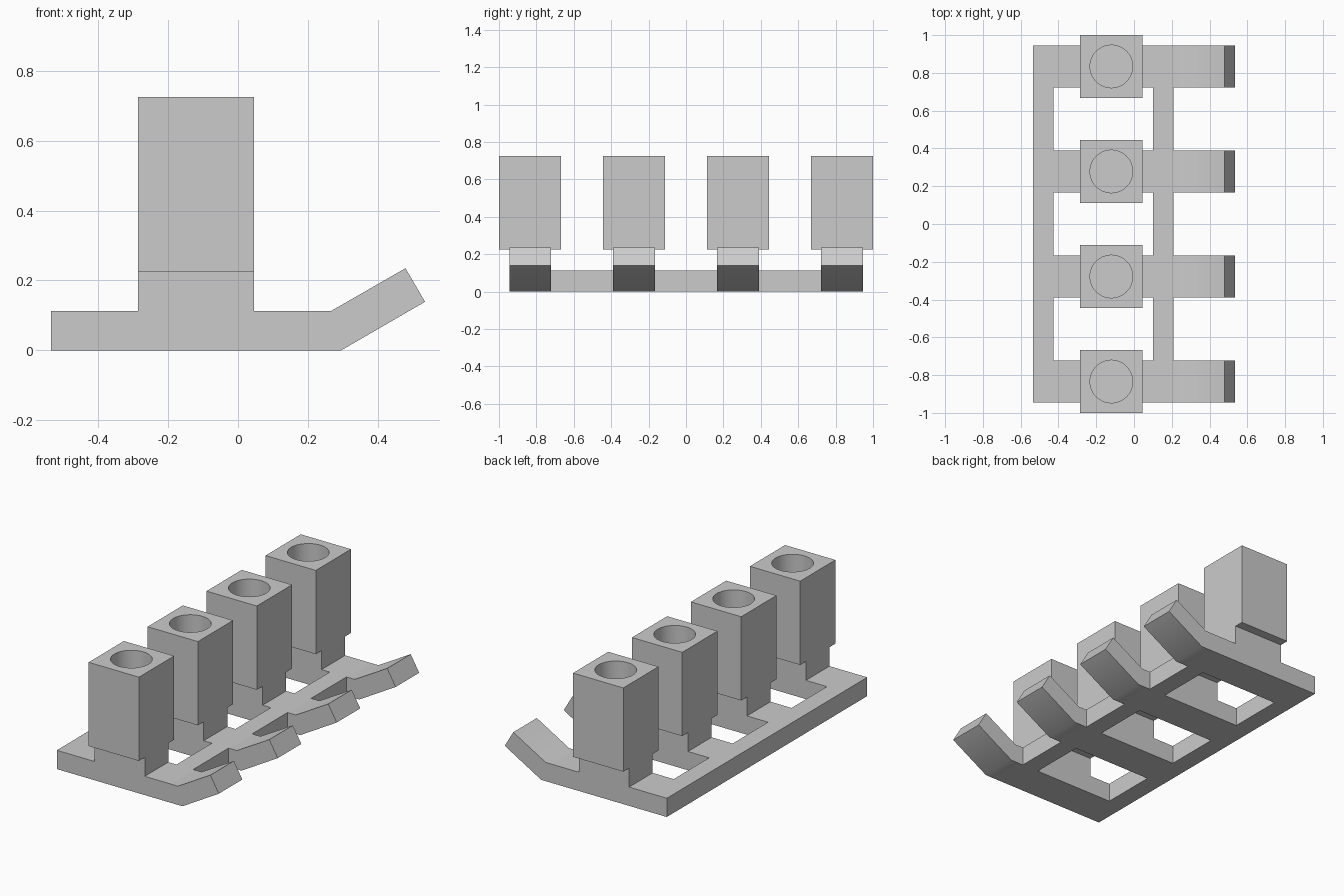
import bpy, bmesh, math
from mathutils import Matrix, Vector

cube = bpy.data.objects.get("Cube")
if cube:
    bpy.data.objects.remove(cube, do_unlink=True)

grey = bpy.data.materials.new("plain_grey")
grey.use_nodes = True
colour = (0.6, 0.6, 0.6, 1)
grey.diffuse_color = colour
grey.node_tree.nodes["Principled BSDF"].inputs["Base Color"].default_value = colour

BASE_H, STEM_H, TOP_H = 0.112, 0.225, 0.725
CENTRES = [-0.834, -0.278, 0.278, 0.834]
BAR_HALF, BLOCK_HALF = 0.111, 0.166
BLOCK_X, HOLE_R, HOLE_FLOOR = -0.12, 0.113, 0.28


def finish(bm, name):
    bmesh.ops.recalc_face_normals(bm, faces=bm.faces[:])
    mesh = bpy.data.meshes.new(name)
    bm.to_mesh(mesh)
    bm.free()
    mesh.materials.append(grey)
    obj = bpy.data.objects.new(name, mesh)
    bpy.context.collection.objects.link(obj)
    return obj


def smooth(obj, degrees):
    bpy.ops.object.select_all(action="DESELECT")
    obj.select_set(True)
    bpy.context.view_layer.objects.active = obj
    bpy.ops.object.shade_smooth_by_angle(angle=math.radians(degrees))


# Base frame: side profile as (x, z) pairs for the lower and upper surface
flat = [-0.535, -0.425, BLOCK_X - BLOCK_HALF, BLOCK_X + BLOCK_HALF, 0.10, 0.21]
lower = [(x, 0) for x in flat] + [(0.295, 0), (0.535, 0.139)]
upper = [(x, BASE_H) for x in flat] + [(0.265, BASE_H), (0.479, 0.235)]
rows = [c + s * BAR_HALF for c in CENTRES for s in (-1, 1)]
RAILS, STEM = (0, 4), 2
cols = len(lower) - 1


def solid(i, j):
    inside = 0 <= i < cols and 0 <= j < len(rows) - 1
    return inside and (j % 2 == 0 or i in RAILS)


bm = bmesh.new()
low = [[bm.verts.new((x, y, z)) for y in rows] for x, z in lower]
top = [[bm.verts.new((x, y, z)) for y in rows] for x, z in upper]
stem_tops = []
for i in range(cols):
    for j in range(len(rows) - 1):
        if not solid(i, j):
            continue
        ring = [(i, j), (i + 1, j), (i + 1, j + 1), (i, j + 1)]
        bm.faces.new([low[a][b] for a, b in reversed(ring)])
        face = bm.faces.new([top[a][b] for a, b in ring])
        if i == STEM:
            stem_tops.append(face)
        # Close the sides that have no neighbouring cell
        for k, (di, dj) in enumerate([(0, -1), (1, 0), (0, 1), (-1, 0)]):
            if not solid(i + di, j + dj):
                (a, b), (c, d) = ring[k], ring[(k + 1) % 4]
                bm.faces.new([low[a][b], low[c][d], top[c][d], top[a][b]])

# Narrow stems rising out of the bars
raised = bmesh.ops.extrude_face_region(bm, geom=stem_tops)["geom"]
stem_verts = [g for g in raised if isinstance(g, bmesh.types.BMVert)]
bmesh.ops.translate(bm, verts=stem_verts, vec=(0, 0, STEM_H - BASE_H))
bmesh.ops.delete(bm, geom=[f for f in stem_tops if f.is_valid], context="FACES_ONLY")
smooth(finish(bm, "base_frame"), 31)

# Socket block: open-topped box, round hole filled in between, blind bore
bm = bmesh.new()
height = TOP_H - STEM_H
bmesh.ops.create_cube(bm, size=1, matrix=Matrix.Diagonal(
    (2 * BLOCK_HALF, 2 * BLOCK_HALF, height, 1)))
lid = max(bm.faces, key=lambda f: f.calc_center_median().z)
outline = list(lid.edges)
bmesh.ops.delete(bm, geom=[lid], context="FACES_ONLY")
circle = bmesh.ops.create_circle(bm, segments=48, radius=HOLE_R,
                                 matrix=Matrix.Translation((0, 0, height / 2)))["verts"]
rim = list({e for v in circle for e in v.link_edges})
bmesh.ops.triangle_fill(bm, edges=outline + rim, use_beauty=True, normal=Vector((0, 0, 1)))
bore = bmesh.ops.extrude_edge_only(bm, edges=rim)["geom"]
bottom = [g for g in bore if isinstance(g, bmesh.types.BMVert)]
bmesh.ops.translate(bm, verts=bottom, vec=(0, 0, HOLE_FLOOR - TOP_H))
bmesh.ops.contextual_create(bm, geom=[g for g in bore if isinstance(g, bmesh.types.BMEdge)])
block = finish(bm, "socket_block_1")
smooth(block, 30)

# Repeat the block along the row
for n, y in enumerate(CENTRES):
    if n:
        block = block.copy()
        block.name = f"socket_block_{n + 1}"
        bpy.context.collection.objects.link(block)
    block.location = (BLOCK_X, y, (STEM_H + TOP_H) / 2)
